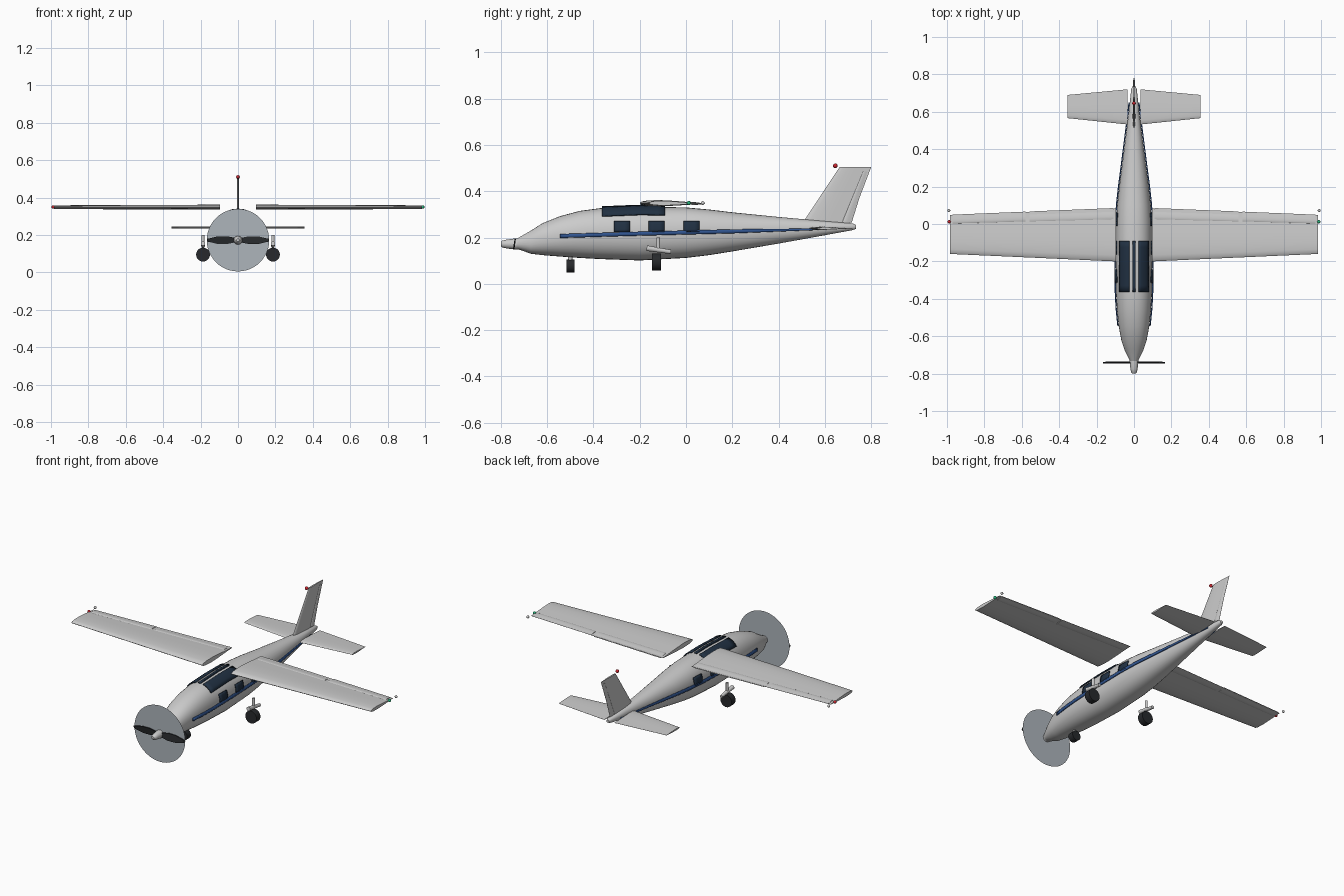
import bpy, bmesh, math
from mathutils import Vector, Matrix

if "Cube" in bpy.data.objects:
    bpy.data.objects.remove(bpy.data.objects["Cube"])


def mat(name, r, g, b):
    m = bpy.data.materials.new(name)
    m.diffuse_color = (r, g, b, 1)
    m.use_nodes = True
    m.node_tree.nodes["Principled BSDF"].inputs["Base Color"].default_value = m.diffuse_color
    return m


GLASS = mat("glass", .015, .03, .055)
BLUE = mat("blue", .03, .09, .28)
BLACK = mat("rubber", .02, .022, .025)
RED = mat("red", .6, .02, .03)
GREEN = mat("green", .02, .45, .2)
WHITE = mat("white", .82, .82, .84)
DISC = mat("disc", .42, .46, .5)


def finish(name, bm, m=None, smooth=True):
    bmesh.ops.recalc_face_normals(bm, faces=bm.faces)
    me = bpy.data.meshes.new(name)
    bm.to_mesh(me)
    bm.free()
    ob = bpy.data.objects.new(name, me)
    bpy.context.collection.objects.link(ob)
    me.materials.append(m or WHITE)
    if smooth:
        bpy.context.view_layer.objects.active = ob
        bpy.ops.object.select_all(action='DESELECT')
        ob.select_set(True)
        bpy.ops.object.shade_smooth_by_angle(angle=math.radians(40))
    return ob


def loft(name, rings, m=None):
    bm = bmesh.new()
    vs = [[bm.verts.new(p) for p in r] for r in rings]
    n = len(vs[0])
    for a, b in zip(vs, vs[1:]):
        for i in range(n):
            bm.faces.new((a[i], a[(i + 1) % n], b[(i + 1) % n], b[i]))
    bm.faces.new(vs[0])
    bm.faces.new(vs[-1])
    return finish(name, bm, m)


# Fuselage stations: y, half width, bottom z, top z
ST = [(-.74, .018, .155, .19), (-.67, .052, .13, .23), (-.62, .068, .124, .262),
      (-.545, .082, .118, .292), (-.46, .091, .112, .315), (-.37, .096, .107, .327),
      (-.2, .098, .101, .334), (0, .096, .112, .33), (.1, .09, .124, .321),
      (.2, .079, .14, .309), (.4, .053, .174, .289), (.6, .028, .21, .271),
      (.72, .015, .232, .261), (.735, .009, .238, .254)]
N = 2.2


def body(y):
    for a, b in zip(ST, ST[1:]):
        if y <= b[0]:
            t = (y - a[0]) / (b[0] - a[0])
            w, lo, hi = (a[k] + t * (b[k] - a[k]) for k in (1, 2, 3))
            return w, (lo + hi) / 2, (hi - lo) / 2
    return ST[-1][1], .246, .008


def sgnpow(v):
    return math.copysign(abs(v) ** (2 / N), v)


rings = []
for y, *_ in ST:
    w, c, h = body(y)
    rings.append([(w * sgnpow(math.cos(2 * math.pi * i / 32)), y,
                   c + h * sgnpow(math.sin(2 * math.pi * i / 32))) for i in range(32)])
loft("fuselage", rings)


def other(v, r):
    return max(0, 1 - min(1, abs(v) / r) ** N) ** (1 / N)


def patch(name, m, y0, y1, lo, hi, side, nu=8, nv=4):
    """Panel hugging the hull; side 0 is the roof (lo, hi in x), else lo, hi give z at y."""
    bm = bmesh.new()
    g = []
    for i in range(nu + 1):
        y = y0 + (y1 - y0) * i / nu
        w, c, h = body(y)
        row = []
        for j in range(nv + 1):
            v = lo(y) + (hi(y) - lo(y)) * j / nv
            p = (side * (w * other(v - c, h) + .004), y, v) if side else \
                (v, y, c + h * other(v, w) + .005)
            row.append(bm.verts.new(p))
        g.append(row)
    for i in range(nu):
        for j in range(nv):
            bm.faces.new((g[i][j], g[i + 1][j], g[i + 1][j + 1], g[i][j + 1]))
    ob = finish(name, bm, m)
    ob.modifiers.new("thickness", 'SOLIDIFY').thickness = .006
    ob.modifiers["thickness"].offset = 0


# Roof glazing in three strips, cabin windows, side stripe
for a, b in ((-.078, -.025), (-.008, .008), (.025, .078)):
    patch("roof_glass", GLASS, -.363, -.09, lambda y: a, lambda y: b, 0)
for s in (-1, 1):
    for y in (-.277, -.127, .024):
        patch("side_window", GLASS, y - .035, y + .035, lambda y: .224, lambda y: .27, s, 3)
    mid = lambda y: .208 + .03 * ((y + .545) / 1.195) if y > -.3 else .214 + .03 * (y + .3)
    half = lambda y: .0085 if y < .2 else .0085 - .014 * (y - .2)
    patch("side_stripe", BLUE, -.545, .65, lambda y: mid(y) - half(y),
          lambda y: mid(y) + half(y), s, 40, 2)


FOIL = [(0, 0), (.03, .5), (.12, .85), (.3, 1), (.55, .75), (.8, .35), (1, .06)]


def foil(name, secs, axis):
    """Loft an aerofoil through (leading edge, trailing edge, thickness) sections."""
    prof = FOIL + [(u, -v) for u, v in FOIL[:0:-1]]
    ax = Vector(axis)
    loft(name, [[Vector(le).lerp(Vector(te), u) + ax * (v * t / 2) for u, v in prof]
                for le, te, t in secs])


def ball(name, p, r, m):
    bm = bmesh.new()
    bmesh.ops.create_uvsphere(bm, u_segments=12, v_segments=8, radius=r,
                              matrix=Matrix.Translation(p))
    finish(name, bm, m)


def rod(name, a, b, r1, r2, m=None, seg=20):
    a, b = Vector(a), Vector(b)
    bm = bmesh.new()
    rot = (b - a).to_track_quat('Z', 'Y').to_matrix().to_4x4()
    bmesh.ops.create_cone(bm, cap_ends=True, segments=seg, radius1=r1, radius2=r2,
                          depth=(b - a).length, matrix=Matrix.Translation((a + b) / 2) @ rot)
    return finish(name, bm, m)


for s in (-1, 1):
    # Wing, with flap and aileron along its trailing edge
    foil("wing", [((s * .095, -.2, .349), (s * .095, .082, .347), .027),
                  ((s * .985, -.16, .349), (s * .985, .048, .347), .02)], (0, 0, 1))
    foil("flap", [((s * .11, .02, .348), (s * .11, .085, .345), .012),
                  ((s * .56, .01, .348), (s * .56, .067, .345), .012)], (0, 0, 1))
    foil("aileron", [((s * .58, .01, .348), (s * .58, .066, .348), .011),
                     ((s * .97, 0, .348), (s * .97, .05, .348), .011)], (0, 0, 1))
    # Tailplane
    foil("tailplane", [((s * .034, .532, .24), (s * .034, .72, .24), .014),
                       ((s * .355, .566, .24), (s * .355, .69, .24), .01)], (0, 0, 1))
    # Wing tip lights
    ball("wing_light", (s * .988, .012, .349), .009, RED if s < 0 else GREEN)
    ball("strobe_light", (s * .99, .072, .349), .008, None)
    # Main gear
    rod("main_strut", (s * .187, -.12, .2), (s * .187, -.12, .14), .008, .008)
    rod("main_gear_fairing", (s * .187, -.17, .154), (s * .187, -.065, .138), .012, .009)
    rod("main_wheel", (s * .187, -.146, .095), (s * .187, -.109, .095), .037, .037, BLACK, 24)

# Nose gear
rod("nose_strut", (0, -.5, .16), (0, -.5, .09), .009, .009)
rod("nose_wheel", (0, -.517, .077), (0, -.482, .077), .028, .028, BLACK, 24)

# Fin, rudder and beacon
foil("fin", [((0, .505, .265), (0, .705, .255), .014),
             ((0, .663, .504), (0, .8, .504), .01)], (1, 0, 0))
foil("rudder", [((0, .675, .27), (0, .716, .265), .01),
                ((0, .765, .485), (0, .785, .485), .008)], (1, 0, 0))
ball("beacon", (0, .645, .51), .01, RED)

# Spinner: lathed rings along y
PZ = .172
loft("spinner", [[(r * math.cos(2 * math.pi * i / 20), y, PZ + r * math.sin(2 * math.pi * i / 20))
                  for i in range(20)]
                 for y, r in ((-.72, .023), (-.745, .023), (-.775, .019), (-.793, .015), (-.8, .008))])

# Propeller blades and blur disc
for s in (-1, 1):
    bm = bmesh.new()
    out = [(.015, .012), (.06, .021), (.11, .02), (.165, .007),
           (.165, -.007), (.11, -.02), (.06, -.021), (.015, -.012)]
    f = bm.faces.new([bm.verts.new((s * x, -.738 + s * z * .15, PZ + z)) for x, z in out])
    ext = bmesh.ops.extrude_face_region(bm, geom=[f])
    bmesh.ops.translate(bm, vec=(0, -.006, 0),
                        verts=[v for v in ext['geom'] if isinstance(v, bmesh.types.BMVert)])
    finish("propeller_blade", bm, BLACK, False)
bm = bmesh.new()
bmesh.ops.create_circle(bm, cap_ends=True, segments=48, radius=.167,
                        matrix=Matrix.Translation((0, -.734, PZ)) @ Matrix.Rotation(math.pi / 2, 4, 'X'))
finish("propeller_disc", bm, DISC, False)
